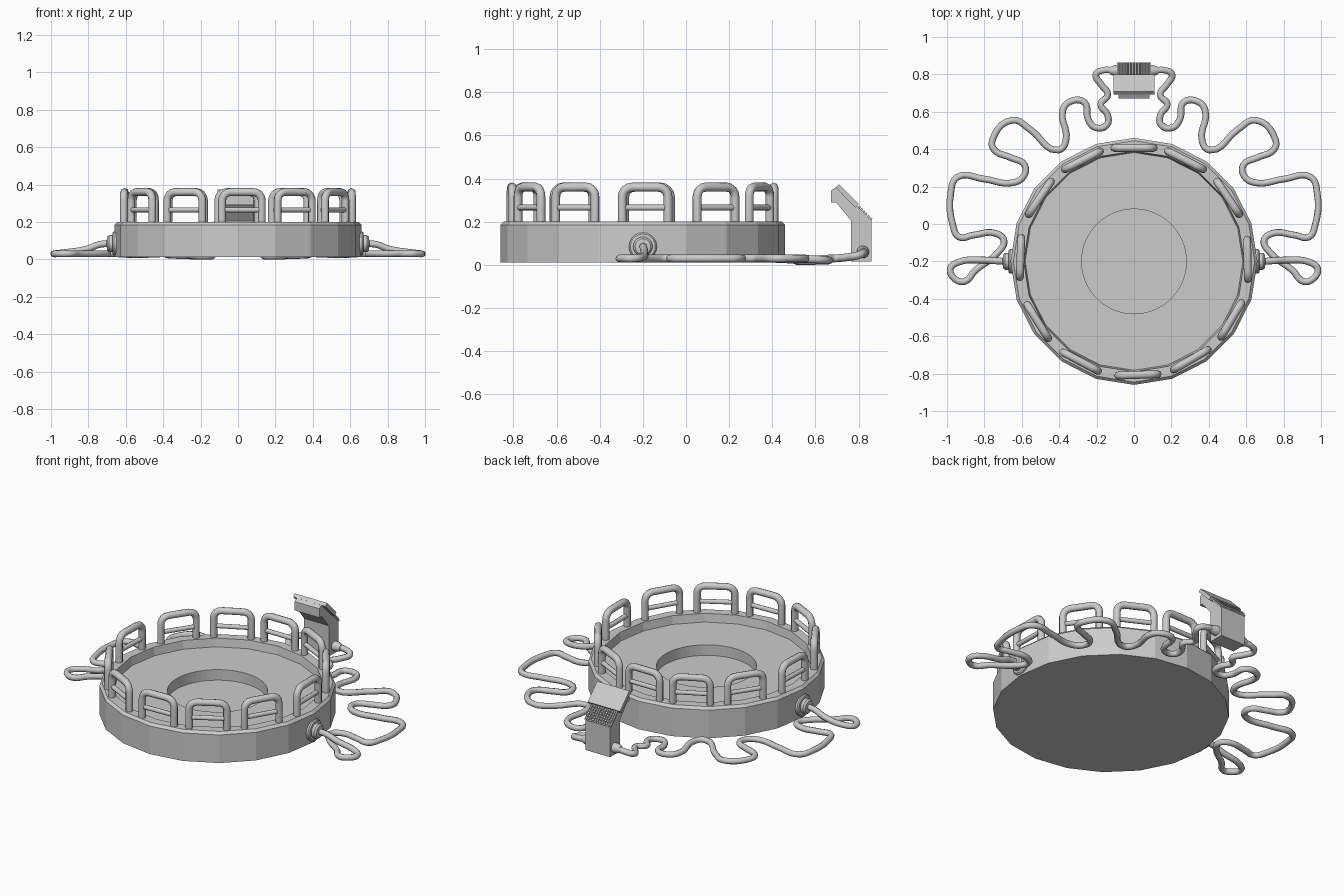
import bpy, bmesh, math
from mathutils import Matrix, Vector

if "Cube" in bpy.data.objects:
    bpy.data.objects.remove(bpy.data.objects["Cube"])

CY = -0.2  # platform centre in y


def add_object(name, bm, smooth=False):
    bmesh.ops.remove_doubles(bm, verts=bm.verts, dist=1e-5)
    bmesh.ops.recalc_face_normals(bm, faces=bm.faces)
    me = bpy.data.meshes.new(name)
    bm.to_mesh(me)
    bm.free()
    ob = bpy.data.objects.new(name, me)
    bpy.context.collection.objects.link(ob)
    if smooth:
        bpy.context.view_layer.objects.active = ob
        ob.select_set(True)
        bpy.ops.object.shade_smooth_by_angle(angle=math.radians(35))
        ob.select_set(False)
    return ob


def lathe(name, profile, n, matrix, smooth=False):
    """profile: (radius, height, polygon sides or 0 for round), capped at both ends"""
    bm = bmesh.new()
    rings = []
    for r, z, sides in profile:
        ring = []
        for i in range(n):
            a = 2 * math.pi * i / n
            k = 1
            if sides:
                step = 2 * math.pi / sides
                k = math.cos(step / 2) / math.cos((a + 1e-9) % step - step / 2)
            ring.append(bm.verts.new(matrix @ Vector((r * k * math.cos(a), r * k * math.sin(a), z))))
        rings.append(ring)
    for a, b in zip(rings, rings[1:]):
        for i in range(n):
            j = (i + 1) % n
            bm.faces.new((a[i], a[j], b[j], b[i]))
    bm.faces.new(rings[0])
    bm.faces.new(rings[-1])
    return add_object(name, bm, smooth)


def tube(name, points, radius, bezier=False, res=2, curve_res=5):
    cu = bpy.data.curves.new(name, 'CURVE')
    cu.dimensions = '3D'
    cu.bevel_depth = radius
    cu.bevel_resolution = res
    cu.resolution_u = curve_res
    cu.use_fill_caps = True
    sp = cu.splines.new('BEZIER' if bezier else 'POLY')
    if bezier:
        sp.bezier_points.add(len(points) - 1)
        for bp, p in zip(sp.bezier_points, points):
            bp.co = p
            bp.handle_left_type = bp.handle_right_type = 'AUTO'
    else:
        sp.points.add(len(points) - 1)
        for q, p in zip(sp.points, points):
            q.co = (*p, 1)
    ob = bpy.data.objects.new(name, cu)
    bpy.context.collection.objects.link(ob)
    return ob


def extrude_x(name, profile, half):
    bm = bmesh.new()
    l, r = [[bm.verts.new((s * half, y, z)) for y, z in profile] for s in (-1, 1)]
    n = len(profile)
    for i in range(n):
        j = (i + 1) % n
        bm.faces.new((l[i], l[j], r[j], r[i]))
    bm.faces.new(l)
    bm.faces.new(r)
    return add_object(name, bm)


# Platform: 20-sided drum with raised rim, sunken floor and round pit
lathe("platform", [(0.66, 0.012, 20), (0.66, 0.185, 20), (0.645, 0.2, 20),
                   (0.59, 0.2, 20), (0.582, 0.15, 20), (0.28, 0.15, 0), (0.28, 0.085, 0)],
      60, Matrix.Translation((0, CY, 0)))

# Guard rails around the rim
W, TOP, C = 0.106, 0.36, 0.045
hoop = [(-W, 0.18)]
for cx, start in ((-W + C, 180), (W - C, 90)):
    for k in range(5):
        a = math.radians(start - 22.5 * k)
        hoop.append((cx + C * math.cos(a), TOP - C + C * math.sin(a)))
hoop.append((W, 0.18))
for i, deg in enumerate((90, 63, 34, 1, -31, -60, -88, 242, 212, 178, 146, 117)):
    for part, pts, rad in (("guard_rail", hoop, 0.021),
                           ("guard_crossbar", [(-W, 0.265), (W, 0.265)], 0.014)):
        ob = tube(f"{part}_{i + 1}", [(x, 0, z) for x, z in pts], rad)
        a = math.radians(deg)
        ob.location = (0.607 * math.cos(a), CY + 0.607 * math.sin(a), 0)
        ob.rotation_euler.z = a - math.pi / 2

# Cable path on the +x side, from platform socket to control box
path = [(.68, -.2, .085), (.74, -.197, .08), (.81, -.193, .055), (.94, -.205, .035),
        (.982, -.24, .03), (.955, -.295, .03), (.905, -.307, .03), (.85, -.25, .03),
        (.73, -.155, .03), (.695, -.09, .03), (.74, -.05, .03), (.86, -.06, .03),
        (.935, -.07, .03), (.97, 0, .03), (.98, .16, .03), (.945, .25, .03),
        (.80, .24, .03), (.65, .22, .03), (.59, .255, .03), (.585, .315, .03),
        (.66, .355, .03), (.75, .40, .03), (.755, .455, .03), (.65, .555, .03),
        (.555, .505, .025), (.405, .395, .03), (.365, .44, .03), (.38, .61, .025),
        (.34, .655, .022), (.265, .65, .02), (.245, .56, .018), (.205, .515, .018),
        (.145, .53, .018), (.142, .585, .022), (.178, .64, .028), (.14, .69, .03),
        (.175, .745, .035), (.203, .80, .045), (.165, .822, .055), (.10, .82, .06)]

for side, s in (("right", 1), ("left", -1)):
    tube(f"cable_{side}", [(s * x, y, z) for x, y, z in path], 0.018, True)
    turn = Matrix.Rotation(s * math.pi / 2, 4, 'Y')
    # Stepped socket on the platform wall
    lathe(f"cable_socket_{side}", [(.065, .62, 0), (.065, .663, 0), (.058, .67, 0), (.045, .672, 0),
                                   (.045, .69, 0), (.036, .70, 0), (.02, .702, 0)],
          20, Matrix.Translation((0, CY, .085)) @ turn, True)
    # Tapered plug on the control box
    lathe(f"cable_plug_{side}", [(.029, .07, 0), (.029, .105, 0), (.019, .13, 0)],
          16, Matrix.Translation((0, .82, .06)) @ turn, True)

# Control box: upright body with head leaning toward the platform
extrude_x("control_box", [(.765, .015), (.86, .015), (.86, .2), (.7, .362), (.672, .345),
                          (.672, .29), (.695, .29), (.765, .205)], 0.084)

# Slanted frame for panel and keys: u along x, v up the slope, w outward
d = Vector((0, -.165, .167)).normalized()
nrm = Vector((0, -d.z, d.y)) * -1
slope = Matrix.Translation((0, .86, .2)) @ Matrix((Vector((1, 0, 0)), d, nrm)).transposed().to_4x4()


def slope_box(bm, u, v, w, size):
    bmesh.ops.create_cube(bm, size=1, matrix=slope @ Matrix.Translation((u, v, w)) @ Matrix.Diagonal((*size, 1)))


# Wide display panel
bm = bmesh.new()
slope_box(bm, 0, .165, .004, (.22, .13, .022))
add_object("display_panel", bm)

# Key plate and rows of small keys
bm = bmesh.new()
slope_box(bm, 0, .05, .001, (.18, .096, .008))
add_object("key_plate", bm)
bm = bmesh.new()
for i in range(11):
    for j in range(6):
        slope_box(bm, (i - 5) * .0155, .012 + j * .0152, .008, (.011, .0105, .01))
add_object("keys", bm)
